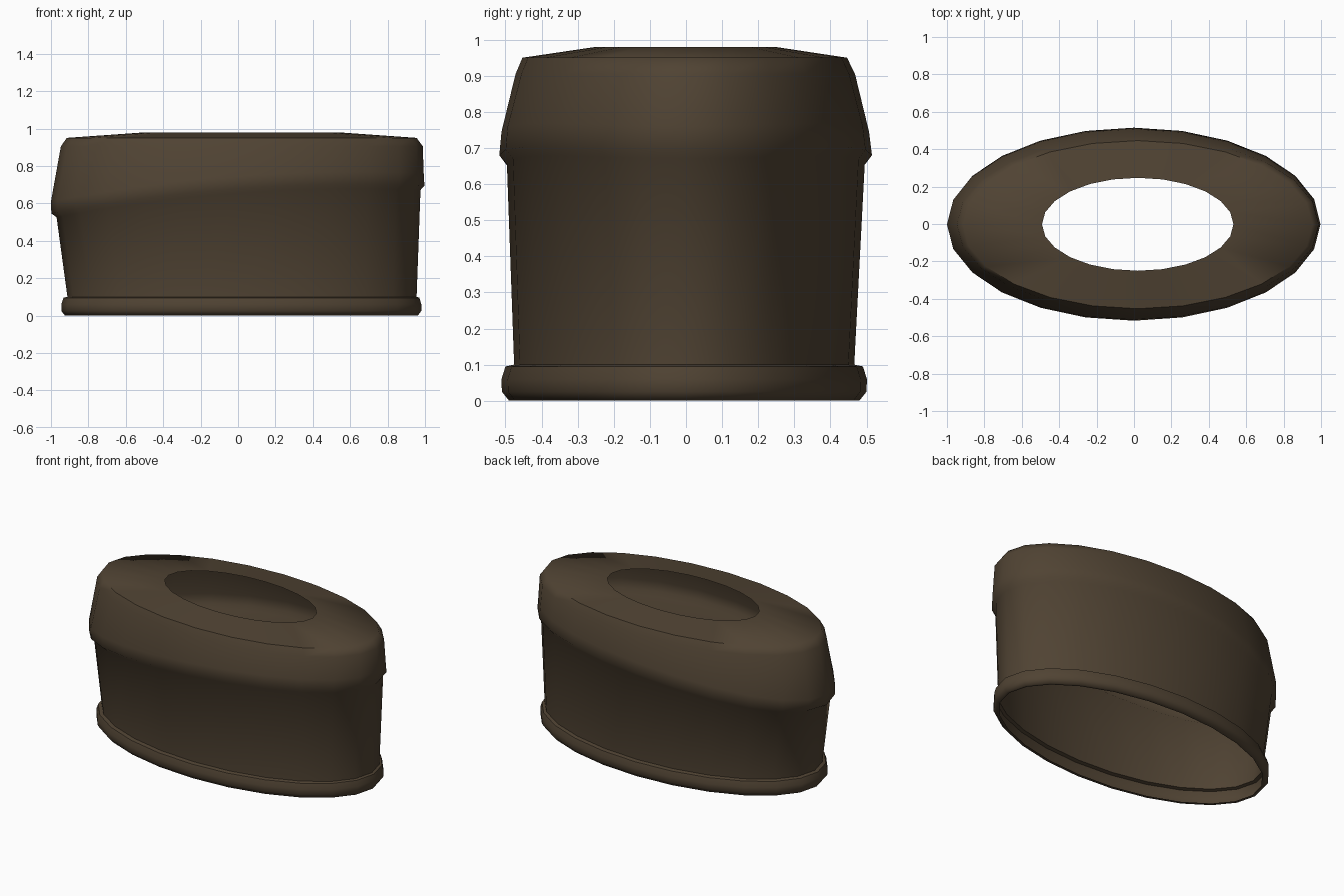
import bpy, bmesh, math

if "Cube" in bpy.data.objects:
    bpy.data.objects.remove(bpy.data.objects["Cube"])

SIDES = 24
mat = bpy.data.materials.new("dark brown")
mat.diffuse_color = (0.08, 0.056, 0.033, 1)
mat.use_nodes = True
mat.node_tree.nodes["Principled BSDF"].inputs["Base Color"].default_value = mat.diffuse_color


def lip(x):
    """Height of the wavy lower edge of the cap: low at left, high at right."""
    return 0.655 + 0.075 * x - 0.06 * x * x


def loft(name, rings, angle):
    """Loft open elliptical rings: (x min, x max, y min, y max, height function of x)."""
    bm = bmesh.new()
    loops = []
    for x0, x1, y0, y1, z in rings:
        loop = []
        for i in range(SIDES):
            a = 2 * math.pi * i / SIDES
            x = (x0 + x1) / 2 + (x1 - x0) / 2 * math.cos(a)
            y = (y0 + y1) / 2 + (y1 - y0) / 2 * math.sin(a)
            loop.append(bm.verts.new((x, y, z(x) if callable(z) else z)))
        loops.append(loop)
    for a, b in zip(loops, loops[1:]):
        for i in range(SIDES):
            j = (i + 1) % SIDES
            bm.faces.new((a[i], a[j], b[j], b[i]))
    me = bpy.data.meshes.new(name)
    bm.to_mesh(me)
    bm.free()
    me.materials.append(mat)
    ob = bpy.data.objects.new(name, me)
    bpy.context.collection.objects.link(ob)
    bpy.ops.object.select_all(action='DESELECT')
    ob.select_set(True)
    bpy.context.view_layer.objects.active = ob
    bpy.ops.object.shade_smooth_by_angle(angle=math.radians(angle))
    return ob


# Single thin shell: bottom band, tapered wall, wavy bulging cap, sloped top with open hole
loft("cuff_shell", [
    (-0.905, 0.945, -0.470, 0.460, 0.0),
    (-0.925, 0.962, -0.490, 0.480, 0.0),
    (-0.945, 0.980, -0.510, 0.500, 0.025),
    (-0.945, 0.980, -0.511, 0.501, 0.06),
    (-0.933, 0.970, -0.500, 0.490, 0.095),
    (-0.912, 0.955, -0.476, 0.466, 0.10),
    (-0.970, 0.976, -0.496, 0.495, lip),
    (-0.998, 0.997, -0.517, 0.515, lambda x: lip(x) + 0.025),
    (-1.000, 0.993, -0.511, 0.507, lambda x: lip(x) + 0.09),
    (-0.947, 0.988, -0.472, 0.468, 0.905),
    (-0.915, 0.955, -0.453, 0.446, 0.95),
    (-0.492, 0.532, -0.250, 0.247, 0.98),
], 55)
